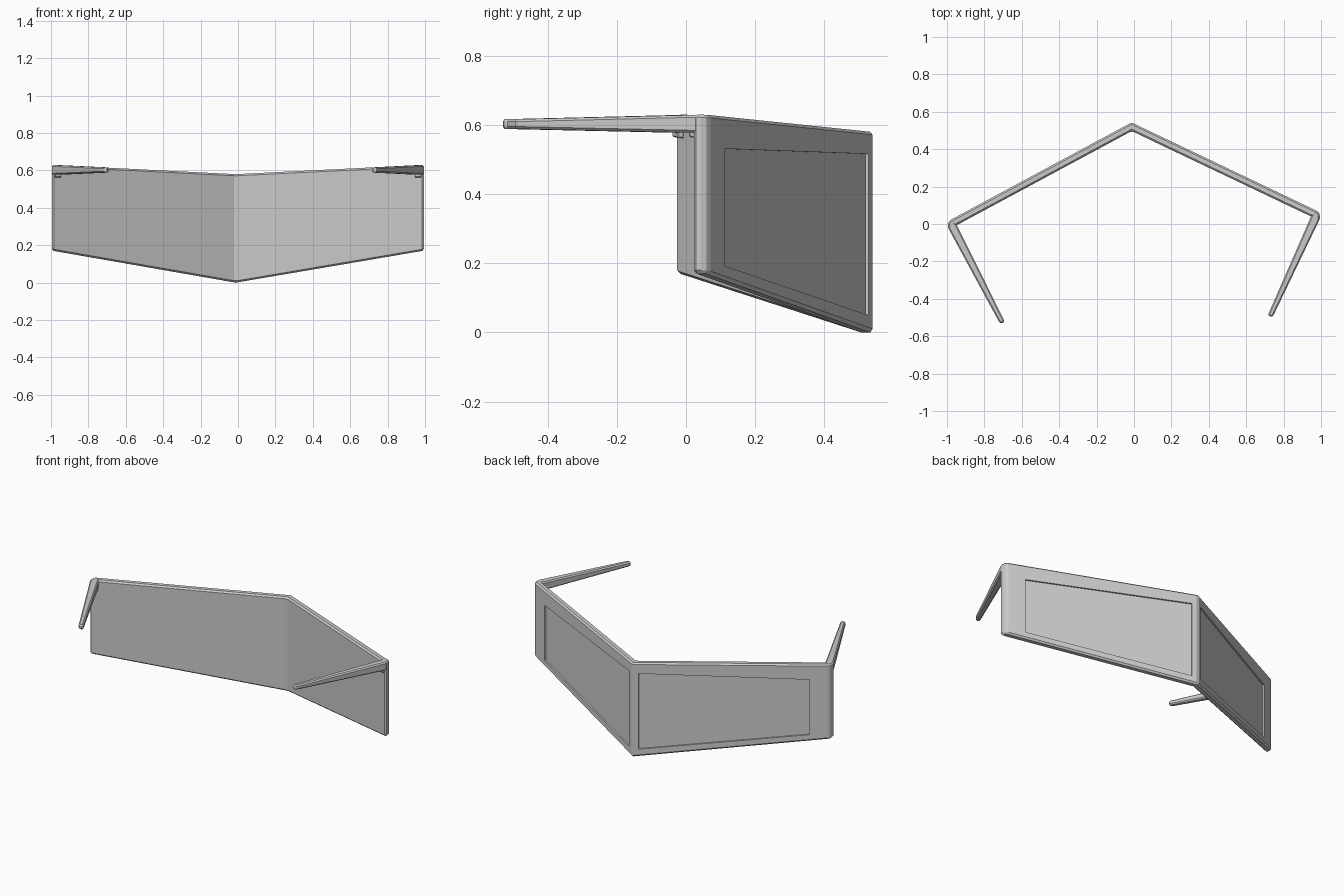
import bpy, bmesh
from math import radians
from mathutils import Vector

if "Cube" in bpy.data.objects:
    bpy.data.objects.remove(bpy.data.objects["Cube"])

TURN = radians(1.4)  # the whole model is turned slightly about z


def loft(name, lower, upper, open_side=None):
    """Join two matching rings of points into a solid mirrored across x."""
    bm = bmesh.new()
    a = [bm.verts.new(p) for p in lower]
    b = [bm.verts.new(p) for p in upper]
    n = len(a)
    bm.faces.new(a)
    bm.faces.new(b)
    for i in range(n):
        if i != open_side:
            j = (i + 1) % n
            bm.faces.new((a[i], a[j], b[j], b[i]))
    bmesh.ops.recalc_face_normals(bm, faces=bm.faces)
    mesh = bpy.data.meshes.new(name)
    bm.to_mesh(mesh)
    bm.free()
    # an open ring has no reliable inside, so check the top cap
    if open_side is not None and mesh.polygons[1].normal.z < 0:
        mesh.flip_normals()
    obj = bpy.data.objects.new(name, mesh)
    bpy.context.collection.objects.link(obj)
    obj.rotation_euler.z = TURN
    mirror = obj.modifiers.new("Mirror", 'MIRROR')
    mirror.merge_threshold = 0.0005
    return obj


def chamfer(obj, width):
    bev = obj.modifiers.new("Bevel", 'BEVEL')
    bev.width = width
    bev.segments = 1
    bev.limit_method = 'ANGLE'
    bev.angle_limit = radians(25)
    bev.use_clamp_overlap = False


def slab(name, plan, z_low, z_high, open_side=None):
    """Extrude a plan outline between two sloping height functions."""
    return loft(name, [(x, y, z_low(x, y)) for x, y in plan],
                [(x, y, z_high(x, y)) for x, y in plan], open_side)


# V-shaped front shield
shield = slab("front_shield",
              [(0, 0.497), (0, 0.543), (0.986, 0.043), (0.995, 0.028),
               (0.993, -0.005), (0.967, 0.007)],
              lambda x, y: 0.172 * x,
              lambda x, y: 0.58 + 0.05 * x, open_side=0)
chamfer(shield, 0.009)

# Shallow panel recess on each outer face
normal = Vector((0.452, 0.892, 0))
panel = [Vector((x, 0.543 - 0.507 * x, z)) for x, z in
         ((0.032, 0.05), (0.89, 0.192), (0.89, 0.531), (0.032, 0.516))]
cutter = loft("panel_cutter", [p - normal * 0.009 for p in panel],
              [p + normal * 0.05 for p in panel])
cutter.hide_render = True
cutter.display_type = 'WIRE'
cut = shield.modifiers.new("Panel recess", 'BOOLEAN')
cut.operation = 'DIFFERENCE'
cut.solver = 'EXACT'
cut.object = cutter

# Tapering side arms
arms = slab("side_arms",
            [(0.948, 0.019), (0.968, 0.045), (0.986, 0.043), (0.995, 0.005),
             (0.733, -0.508), (0.722, -0.515), (0.703, -0.505)],
            lambda x, y: 0.577 - 0.022 * y,
            lambda x, y: 0.629 + 0.025 * y if y < 0 else 0.629)
chamfer(arms, 0.007)

# Small hinge blocks under the arms
hinges = slab("hinge_blocks",
              [(0.95, 0.018), (0.985, 0.018), (0.98, -0.016), (0.945, 0.0)],
              lambda x, y: 0.563 - 0.15 * y,
              lambda x, y: 0.59)
chamfer(hinges, 0.003)
